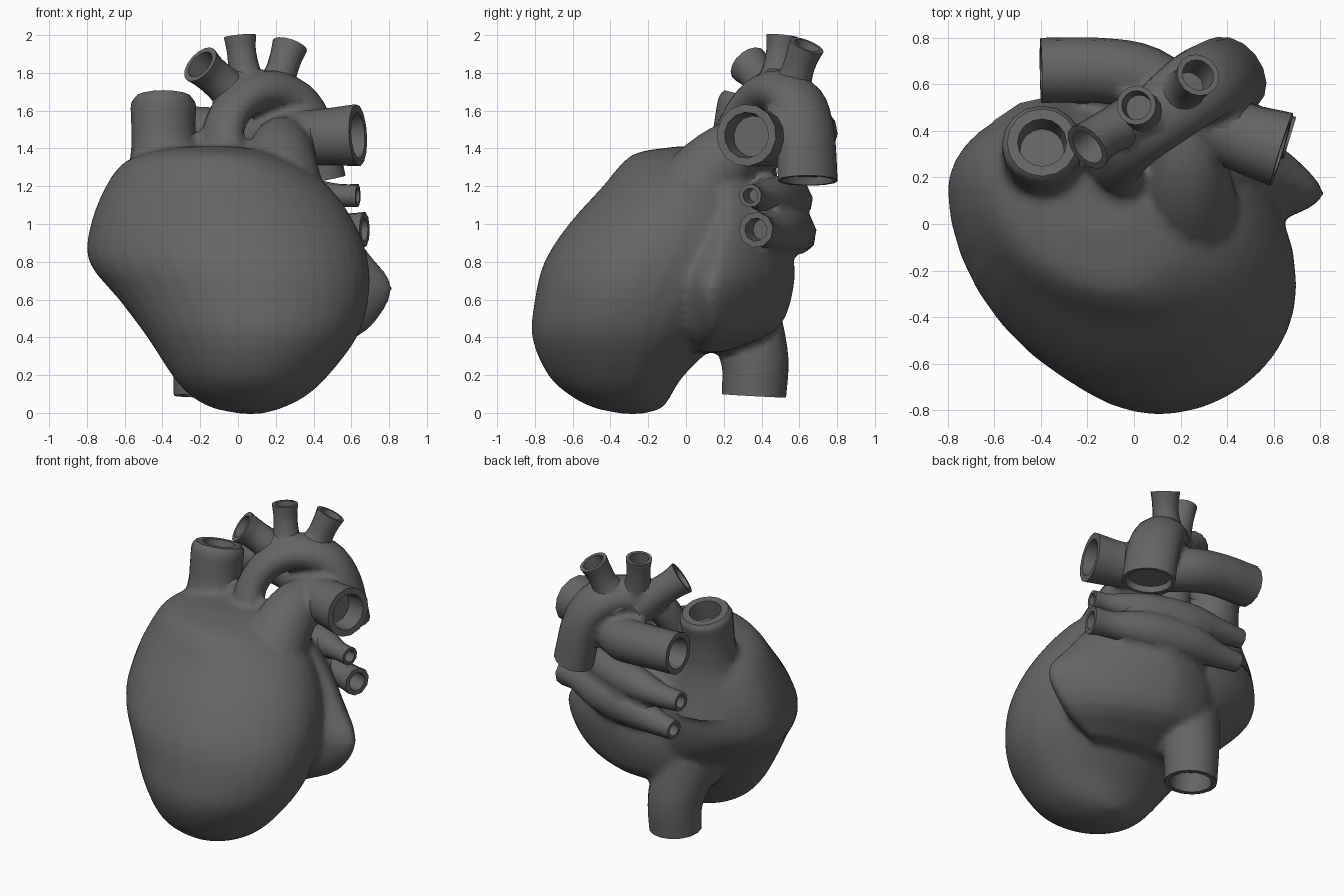
import bpy, bmesh, math
from mathutils import Vector

if "Cube" in bpy.data.objects:
    bpy.data.objects.remove(bpy.data.objects["Cube"])

grey = bpy.data.materials.new("dark_grey")
grey.diffuse_color = (0.13, 0.13, 0.13, 1)
grey.use_nodes = True
grey.node_tree.nodes["Principled BSDF"].inputs["Base Color"].default_value = grey.diffuse_color
cores = []  # solids fused into one soft mass at the end


def spline(points, steps):
    """Catmull-Rom samples through tuples of any length."""
    p = [Vector(q) for q in points]
    p = [2 * p[0] - p[1]] + p + [2 * p[-1] - p[-2]]
    out = []
    for i in range(1, len(p) - 2):
        a, b, c, d = p[i - 1:i + 3]
        for k in range(steps):
            t = k / steps
            out.append(0.5 * (2 * b + (c - a) * t + (2 * a - 5 * b + 4 * c - d) * t * t
                              + (3 * b - a - 3 * c + d) * t ** 3))
    return out + [p[-2]]


def skin(name, rings):
    """Closed solid skinned over a list of equal rings."""
    bm = bmesh.new()
    loops = [[bm.verts.new(v) for v in r] for r in rings]
    n = len(loops[0])
    for lo, hi in zip(loops, loops[1:]):
        for j in range(n):
            bm.faces.new((lo[j], lo[(j + 1) % n], hi[(j + 1) % n], hi[j]))
    bm.faces.new(loops[0][::-1])
    bm.faces.new(loops[-1])
    bmesh.ops.recalc_face_normals(bm, faces=bm.faces)
    me = bpy.data.meshes.new(name)
    bm.to_mesh(me)
    bm.free()
    me.materials.append(grey)
    ob = bpy.data.objects.new(name, me)
    bpy.context.collection.objects.link(ob)
    return ob


def shade(ob, angle):
    bpy.ops.object.select_all(action='DESELECT')
    ob.select_set(True)
    bpy.context.view_layer.objects.active = ob
    bpy.ops.object.shade_smooth_by_angle(angle=math.radians(angle))


def chamber(name, sections, powers, n=9):
    """Loft of level sections: z, then the left, front, right and back extremes (x, y).
    powers flatten the front-right, back-right, back-left and front-left quarters."""
    rings = []
    for z, lx, ly, fx, fy, rx, ry, bx, by in spline(sections, 3):
        ring = []
        # each quarter runs between a front/back extreme (p) and a side extreme (s)
        quarters = (((fx, fy), (rx, ry), False), ((bx, by), (rx, ry), True),
                    ((bx, by), (lx, ly), False), ((fx, fy), (lx, ly), True))
        for ((px, py), (sx, sy), rev), e in zip(quarters, powers):
            for k in range(n):
                t = (n - k if rev else k) / n * math.pi / 2
                ring.append((px + (sx - px) * math.sin(t) ** e,
                             sy + (py - sy) * max(math.cos(t), 0) ** e, z))
        rings.append(ring)
    cores.append(skin(name, rings))


def vessel(name, path, open_start=False, open_end=True, sides=16, steps=4, wall=0.74, depth=0.13,
           wide=None, squash=(1, 1)):
    """Tube along (x, y, z, radius) points with recessed bores at its open ends."""
    pts = spline(path, steps)
    pos = [p.to_3d() for p in pts]
    rad = [p[3] for p in pts]
    tan = [(pos[min(i + 1, len(pos) - 1)] - pos[max(i - 1, 0)]).normalized() for i in range(len(pos))]
    side = Vector(wide) if wide else tan[0].orthogonal().normalized()
    rings, frames = [], []

    def ring(c, u, w, r):
        return [c + (u * math.cos(a) * squash[0] + w * math.sin(a) * squash[1]) * r
                for a in (2 * math.pi * j / sides for j in range(sides))]

    for c, t, r in zip(pos, tan, rad):
        side = (side - t * side.dot(t)).normalized()
        frames.append((side.copy(), t.cross(side)))
        rings.append(ring(c, *frames[-1], r))

    # solid core that stops short of the bores, used to blend the roots
    margin = depth + 0.04
    core = [r for r, c in zip(rings, pos)
            if not (open_end and (c - pos[-1]).length < margin)
            and not (open_start and (c - pos[0]).length < margin)]
    if len(core) > 1:
        cores.append(skin(name + "_core", core))

    def bore(i, inward):
        return [ring(pos[i], *frames[i], rad[i] * wall),
                ring(pos[i] + inward * depth, *frames[i], rad[i] * wall * 0.9)]

    if open_end:
        rings += bore(-1, -tan[-1])
    if open_start:
        rings = bore(0, tan[0])[::-1] + rings
    shade(skin(name, rings), 48)


# ventricles with the right atrium
chamber("heart_body", [
    (-.005, .02, -.28, .07, -.33, .12, -.28, .07, -.23),
    (0.025, -.13, -.30, .07, -.48, .23, -.30, .05, -.13),
    (0.09, -.25, -.30, .08, -.61, .36, -.32, .05, -.08),
    (0.20, -.35, -.28, .08, -.73, .48, -.32, .05, -.01),
    (0.40, -.48, -.20, .10, -.815, .63, -.32, .00, .20),
    (0.60, -.63, -.05, .10, -.80, .69, -.30, -.10, .45),
    (0.80, -.79, .12, .08, -.75, .69, -.22, -.20, .52),
    (1.00, -.78, .16, .05, -.62, .62, -.12, -.25, .53),
    (1.20, -.70, .16, .00, -.44, .48, -.02, -.30, .48),
    (1.32, -.61, .15, -.05, -.34, .30, .00, -.30, .42),
    (1.38, -.48, .13, -.10, -.25, .15, .02, -.30, .32),
    (1.41, -.30, .10, -.15, -.05, .00, .05, -.20, .20)], (1, 1, 1, 1.06))

# left atrium bulging at the back
chamber("left_atrium", [
    (0.32, -.30, .10, .10, .00, .45, .10, .10, .20),
    (0.44, -.40, .20, .20, -.05, .69, .14, .10, .48),
    (0.66, -.40, .25, .20, -.05, .82, .13, .10, .57),
    (0.85, -.40, .25, .20, -.05, .69, .18, .15, .57),
    (1.05, -.35, .25, .10, .00, .54, .22, .15, .56),
    (1.20, -.20, .25, .10, .05, .42, .22, .10, .48),
    (1.28, -.05, .25, .10, .15, .30, .22, .10, .35)], (1.2, 1.45, 1, 1))

# great veins
vessel("upper_great_vein", [(-.36, .22, 1.08, .34), (-.38, .28, 1.30, .21), (-.39, .305, 1.42, .175),
                            (-.395, .32, 1.53, .17), (-.395, .34, 1.63, .172), (-.395, .35, 1.67, .15)],
       wall=0.7)
vessel("lower_great_vein", [(-.20, .22, .62, .28), (-.19, .32, .44, .20), (-.17, .365, .27, .178),
                            (-.17, .36, .09, .17)], wall=0.8)

# aorta, flattened across its arch, and the three branches
vessel("aorta", [(-.03, .18, 1.20, .17), (-.085, .25, 1.44, .125), (-.02, .35, 1.62, .125),
                 (.12, .47, 1.70, .14), (.27, .585, 1.65, .155), (.365, .63, 1.49, .163),
                 (.42, .645, 1.23, .166)], wall=0.87, depth=0.04,
       wide=(-.7, .7, 0), squash=(1.06, .8))
vessel("arch_branch_left", [(.03, .46, 1.64, .12), (-.08, .41, 1.74, .10), (-.15, .37, 1.80, .098),
                            (-.20, .33, 1.845, .11)])
vessel("arch_branch_middle", [(.08, .45, 1.65, .13), (.04, .48, 1.78, .09), (.02, .50, 1.90, .077),
                              (.01, .51, 1.995, .085)])
vessel("arch_branch_right", [(.17, .53, 1.66, .14), (.22, .58, 1.78, .09), (.25, .61, 1.87, .085),
                             (.275, .64, 1.945, .095)])

# pulmonary trunk and the artery crossing behind
vessel("pulmonary_trunk", [(.25, -.04, 1.00, .26), (.23, .11, 1.24, .21), (.23, .27, 1.38, .175),
                           (.24, .46, 1.44, .14)], open_end=False)
vessel("pulmonary_artery", [(.635, .32, 1.47, .165), (.45, .38, 1.46, .15), (.25, .48, 1.45, .145),
                            (.05, .62, 1.46, .145), (-.15, .66, 1.48, .14), (-.40, .66, 1.49, .14)],
       open_start=True, sides=14)

# pulmonary veins crossing the back
vessel("pulmonary_vein_upper", [(.635, .34, 1.15, .062), (.52, .37, 1.15, .065), (.30, .46, 1.14, .115),
                                (.02, .55, 1.13, .115), (-.21, .59, 1.12, .08), (-.38, .60, 1.12, .065)],
       open_start=True, sides=10, wall=0.65)
vessel("pulmonary_vein_lower", [(.67, .37, .97, .095), (.54, .41, .97, .09), (.30, .49, .97, .135),
                                (.02, .56, .96, .13), (-.18, .60, .93, .085), (-.34, .62, .92, .065)],
       open_start=True, sides=10, wall=0.65)

# fuse chambers and vessel roots into one soft mass
bpy.ops.object.select_all(action='DESELECT')
for ob in cores:
    ob.select_set(True)
body = cores[0]
bpy.context.view_layer.objects.active = body
bpy.ops.object.join()
remesh = body.modifiers.new("fuse", 'REMESH')
remesh.mode = 'VOXEL'
remesh.voxel_size = 0.022
soften = body.modifiers.new("soften", 'SMOOTH')
soften.factor = 0.5
soften.iterations = 6
for m in ("fuse", "soften"):
    bpy.ops.object.modifier_apply(modifier=m)
shade(body, 70)
